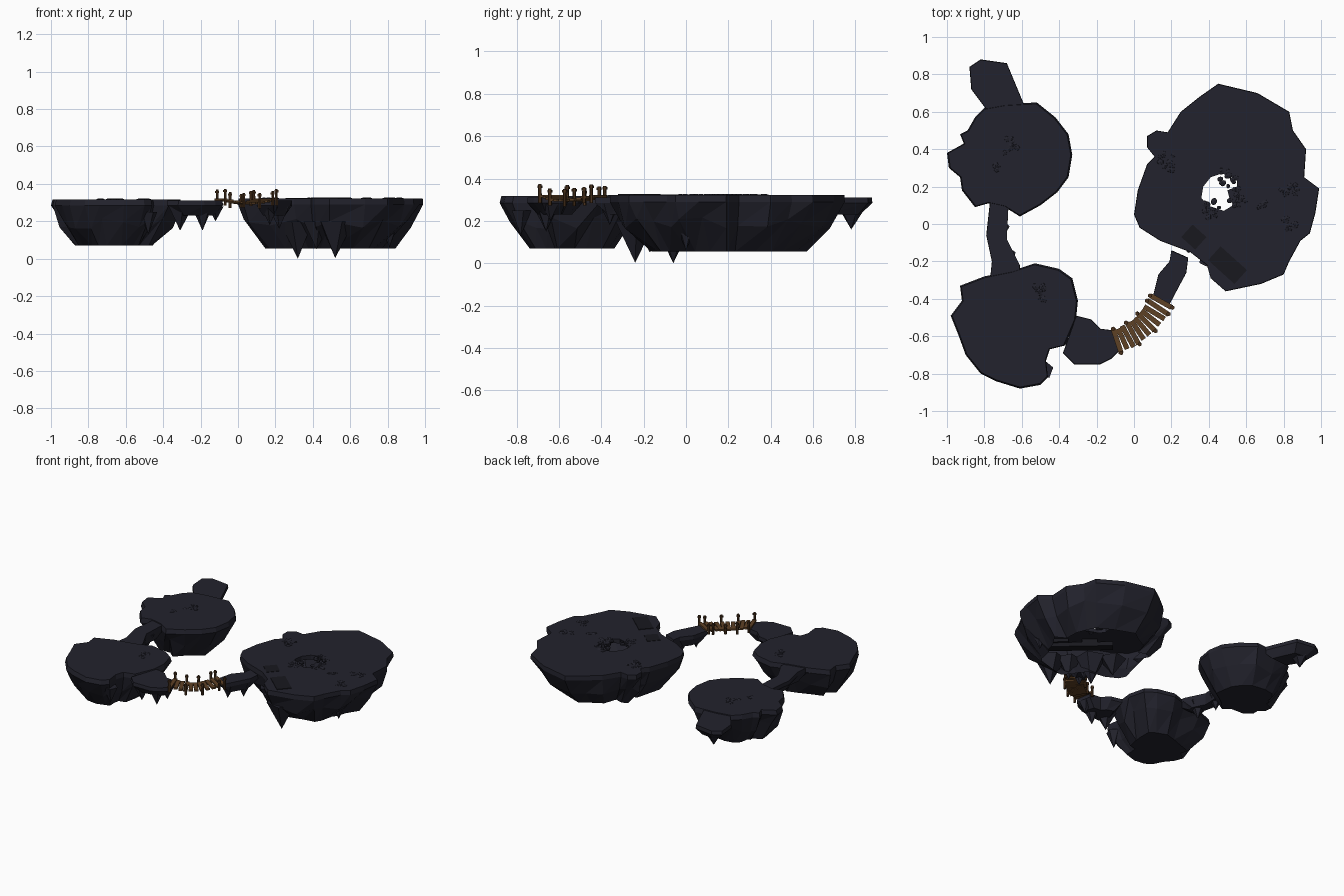
import bpy, bmesh, math, random
from mathutils import Vector, Matrix

if "Cube" in bpy.data.objects:
    bpy.data.objects.remove(bpy.data.objects["Cube"])

random.seed(4)


def material(name, col):
    m = bpy.data.materials.new(name)
    m.diffuse_color = (*col, 1)
    m.use_nodes = True
    m.node_tree.nodes["Principled BSDF"].inputs["Base Color"].default_value = m.diffuse_color
    return m


ROCK = material("slate rock", (0.0165, 0.0165, 0.026))
DARK = material("dark stone", (0.009, 0.009, 0.013))
WOOD = material("brown wood", (0.11, 0.052, 0.018))
WOOD2 = material("dark wood", (0.07, 0.032, 0.012))


def finish(bm, name, mat):
    bmesh.ops.recalc_face_normals(bm, faces=bm.faces[:])
    me = bpy.data.meshes.new(name)
    bm.to_mesh(me)
    bm.free()
    me.materials.append(mat)
    ob = bpy.data.objects.new(name, me)
    bpy.context.collection.objects.link(ob)
    return ob


def island(name, outline, rings, hole=None, closed=True, jitter=0.05):
    """Outline in hundredths; rings = (z, scale) from the top downward."""
    bm = bmesh.new()
    pts = [Vector((x / 100, y / 100, 0)) for x, y in outline]
    lo = Vector((min(p.x for p in pts), min(p.y for p in pts), 0))
    hi = Vector((max(p.x for p in pts), max(p.y for p in pts), 0))
    c = (lo + hi) / 2
    loops = []
    for k, (z, s) in enumerate(rings):
        loop = []
        for p in pts:
            j = random.uniform(-jitter, jitter) if k > 1 else 0
            q = c + (p - c) * (s + j)
            zz = z
            if 1 < k < len(rings) - 1:
                zz += random.uniform(-0.03, 0.03)
            loop.append(bm.verts.new((q.x, q.y, zz)))
        loops.append(loop)
    n = len(pts)

    def edges(loop):
        return [bm.edges.new((loop[i], loop[(i + 1) % len(loop)])) for i in range(len(loop))]

    top = edges(loops[0])
    if hole:
        rim = [bm.verts.new((x / 100, y / 100, rings[0][0])) for x, y in hole]
        low = [bm.verts.new((x / 100, y / 100, rings[0][0] - 0.03)) for x, y in hole]
        top += edges(rim)
        for i in range(len(rim)):
            j = (i + 1) % len(rim)
            bm.faces.new((rim[i], rim[j], low[j], low[i]))
    bmesh.ops.triangle_fill(bm, use_beauty=True, edges=top)
    for a, b in zip(loops, loops[1:]):
        for i in range(n):
            j = (i + 1) % n
            bm.faces.new((a[i], a[j], b[j]))
            bm.faces.new((a[i], b[j], b[i]))
    if closed:
        es = [bm.edges.get((loops[-1][i], loops[-1][(i + 1) % n])) for i in range(n)]
        bmesh.ops.triangle_fill(bm, use_beauty=True, edges=es)
    return finish(bm, name, ROCK)


def box(bm, loc, size, angle):
    mat = Matrix.Translation(loc) @ Matrix.Rotation(angle, 4, 'Z') @ Matrix.Diagonal((*size, 1))
    bmesh.ops.create_cube(bm, size=1, matrix=mat)


# Three floating islands
big = [(45, 75), (66, 70), (83, 60), (85, 50), (92, 40), (91, 25), (99, 19), (97, 6),
       (94, -5), (89, -9), (83, -20), (80, -27), (68, -32), (49, -36), (41, -29), (39, -22),
       (30, -15), (14, -9), (3, -2), (0, 5), (2, 18), (7, 32), (11, 36), (7, 41),
       (7, 47), (12, 50), (18, 49), (25, 60), (35, 68)]
hole = [(47, 27), (41, 25), (37, 20), (36, 14), (39, 10), (48, 7), (53, 10), (51, 14),
        (50, 18), (55, 20), (55, 24)]
island("big_island", big, [(.322, .995), (.29, 1), (.19, .9), (.055, .66)], hole, False)

north = [(-52, 65), (-42, 57), (-35, 48), (-33, 37), (-35, 25), (-41, 17), (-50, 10),
         (-61, 4), (-69, 9), (-78, 11), (-85, 9), (-92, 18), (-93, 25), (-99, 30),
         (-100, 38), (-91, 43), (-93, 48), (-89, 50), (-85, 57), (-80, 62), (-69, 64)]
south = [(-65, -25), (-53, -21), (-40, -24), (-33, -29), (-30, -41), (-31, -51), (-37, -65),
         (-45, -67), (-47, -73), (-46, -82), (-50, -86), (-61, -88), (-74, -84), (-82, -80),
         (-90, -70), (-94, -59), (-98, -49), (-92, -41), (-93, -33), (-80, -28)]
small = [(.317, .975), (.285, 1), (.19, .84), (.07, .59)]
island("north_island", north, small)
island("south_island", south, small)

# Narrow rock paths joining the islands
path = [(.311, .98), (.285, 1), (.23, .6)]
island("east_lobe", [(-31, -49), (-23, -51), (-18, -56), (-10, -57), (-8, -68), (-12, -72),
                     (-18, -75), (-32, -75), (-38, -69)], path)
island("neck_path", [(-77, 12), (-67, 12), (-68, -8), (-61, -22), (-61, -30), (-77, -30),
                     (-76, -20), (-79, -6)], path)
island("bridge_path", [(20, -14), (29, -18), (28, -26), (19, -43), (10, -39), (13, -27),
                       (19, -20)], path)
island("north_pier", [(-88, 84), (-82, 88), (-68, 86), (-58, 62), (-78, 60), (-87, 72)], path)

# Hanging rock spikes: x, y, top z, tip z, radius
bm = bmesh.new()
for x, y, z, tip, r in [(.32, -.06, .2, 0, .10), (.52, -.24, .2, .003, .10), (.2, .02, .2, .08, .09),
                        (.81, .0, .2, .06, .06), (.42, -.17, .2, .05, .08),
                        (-.31, -.66, .28, .15, .07), (-.19, -.66, .28, .15, .06),
                        (-.12, -.64, .28, .20, .045), (.22, -.25, .28, .16, .06),
                        (.17, -.36, .28, .18, .05), (-.72, -.02, .28, .17, .055),
                        (-.69, -.17, .28, .16, .06), (-.77, .78, .28, .16, .08),
                        (-.48, -.78, .25, .13, .05)]:
    rot = Matrix.Rotation(random.uniform(0, 3), 4, 'Z') @ Matrix.Rotation(math.pi, 4, 'X')
    bmesh.ops.create_cone(bm, cap_ends=True, segments=5, radius1=r, radius2=0, depth=z - tip,
                          matrix=Matrix.Translation((x, y, (z + tip) / 2)) @ rot)
finish(bm, "rock_spikes", ROCK)

# Dark slabs set into the big island
bm = bmesh.new()
a = math.radians(-42)
box(bm, (.50, -.22, .312), (.19, .10, .028), a)
box(bm, (.32, -.07, .312), (.10, .09, .024), a)
box(bm, (.41, -.13, .285), (.52, .06, .03), a)
finish(bm, "stone_slabs", DARK)

# Rubble heaps
for i, (x, y, z, r) in enumerate([(.18, .33, .322, .065), (.50, .25, .322, .06),
                                  (.55, .14, .322, .06), (.41, .08, .322, .06),
                                  (.83, .19, .322, .055), (.825, -.005, .322, .05),
                                  (.685, .105, .322, .03), (-.67, .42, .317, .06),
                                  (-.73, .305, .317, .02), (-.5, -.365, .317, .06)]):
    bm = bmesh.new()
    for k in range(max(3, int(r * 220))):
        t, d = random.uniform(0, 6.28), r * math.sqrt(random.random()) * .8
        s = random.uniform(.013, .022)
        m = (Matrix.Translation((x + d * math.cos(t), y + d * math.sin(t), z - .002))
             @ Matrix.Rotation(t, 4, 'Z') @ Matrix.Diagonal((s, s * .8, .008, 1)))
        bmesh.ops.create_icosphere(bm, subdivisions=1, radius=1, matrix=m)
    finish(bm, f"rubble_{i}", ROCK)

# Curved plank bridge with posts
p0, p1, p2 = Vector((-.09, -.625)), Vector((.06, -.575)), Vector((.145, -.415))
planks, posts = bmesh.new(), bmesh.new()
N = 11
for i in range(N):
    t = i / (N - 1)
    p = p0 * (1 - t) ** 2 + p1 * 2 * t * (1 - t) + p2 * t * t
    d = ((p1 - p0) * (1 - t) + (p2 - p1) * t).normalized()
    ang = math.atan2(d.y, d.x)
    side = Vector((-d.y, d.x))
    z = .317 - .02 * math.sin(math.pi * t)
    box(planks, (p.x, p.y, z), (.027, random.uniform(.115, .14), .012),
        ang + random.uniform(-.08, .08))
    if i % 3 == 0 or i == N - 1:
        for s in (-1, 1):
            q = p + side * s * .068
            h = random.uniform(.07, .09)
            bmesh.ops.create_cone(posts, cap_ends=True, segments=6, radius1=.009, radius2=.008,
                                  depth=h, matrix=Matrix.Translation((q.x, q.y, z + .012)))
            bmesh.ops.create_cone(posts, cap_ends=True, segments=6, radius1=.012, radius2=.012,
                                  depth=.012, matrix=Matrix.Translation((q.x, q.y, z + h / 2)))
finish(planks, "bridge_planks", WOOD)
finish(posts, "bridge_posts", WOOD2)
